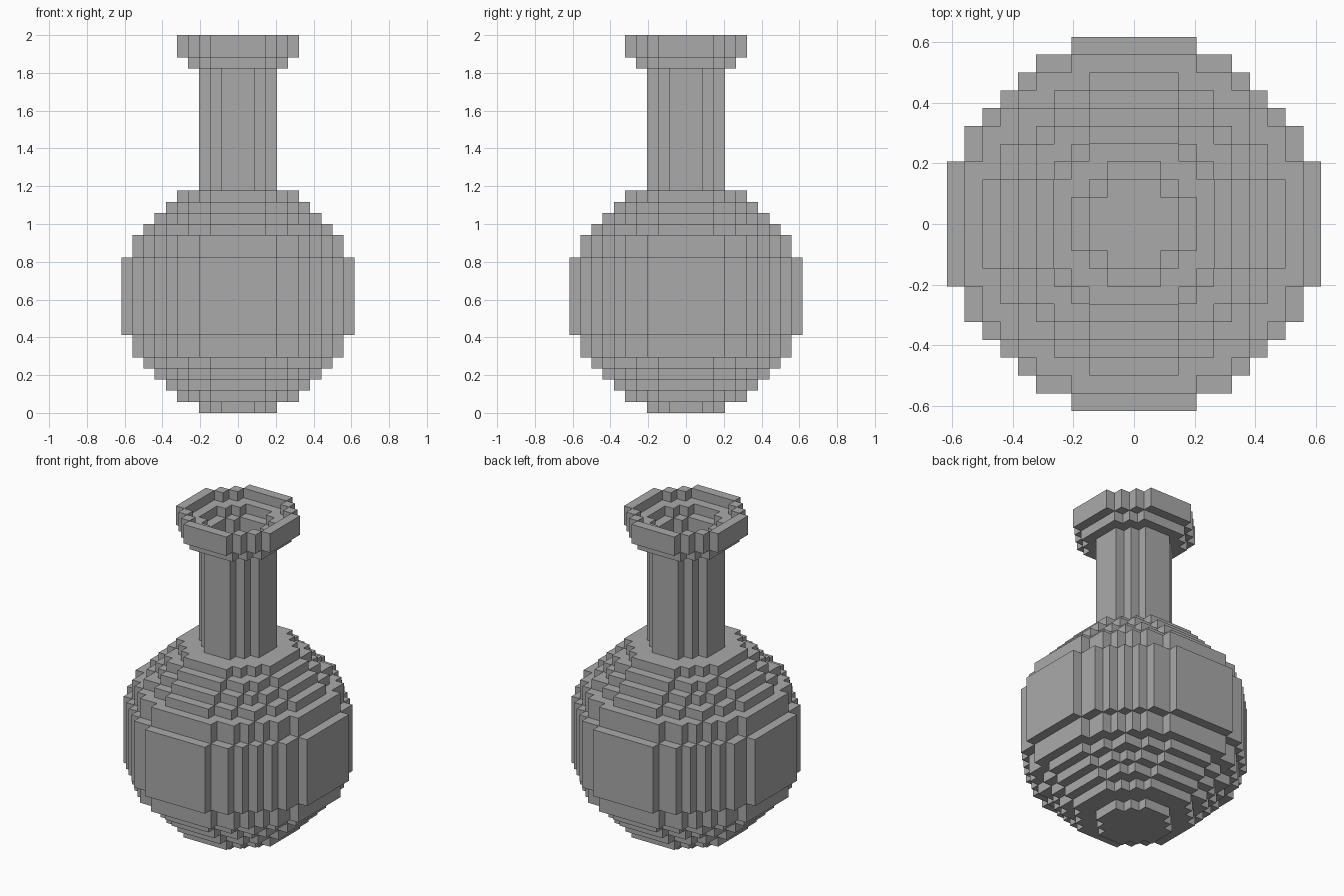
import bpy
import bmesh
from mathutils import Vector

HEIGHT = 34
STEP = 2 / HEIGHT

if "Cube" in bpy.data.objects:
    bpy.data.objects.remove(bpy.data.objects["Cube"], do_unlink=True)

grey = bpy.data.materials.new("plain grey")
grey.use_nodes = True
colour = (0.4, 0.4, 0.4, 1)
grey.diffuse_color = colour
grey.node_tree.nodes["Principled BSDF"].inputs["Base Color"].default_value = colour

# Radius of each block layer, counted up from the ground
belly = [3, 5, 6, 7, 8] + [9] * 2 + [10] * 7 + [9] * 2 + [8, 7, 6, 5]
neck = [3] * 11
lip = [4, 5, 5]
radii = belly + neck + lip


def disc(radius):
    """Grid cells inside a stepped circle."""
    span = range(-radius, radius + 1)
    return {(x, y) for x in span for y in span
            if x * x + y * y <= (radius + 0.5) ** 2}


# Hollow vessel: one-block walls and a solid floor
solid = set()
for z, radius in enumerate(radii):
    ring = disc(radius)
    if z > 0:
        ring -= disc(min(radii[z - 1:z + 2]) - 1)
    solid |= {(x, y, z) for x, y in ring}


def add_part(name, bottom, top):
    """Skin the exposed sides of the blocks between two layers."""
    bm = bmesh.new()
    for cell in sorted(c for c in solid if bottom <= c[2] < top):
        for axis in range(3):
            for sign in (-1, 1):
                beside = list(cell)
                beside[axis] += sign
                if tuple(beside) in solid:
                    continue
                normal, u = Vector(), Vector()
                normal[axis] = sign / 2
                u[(axis + 1) % 3] = 0.5
                v = normal.cross(u) * 2
                middle = Vector(cell) + Vector((0, 0, 0.5)) + normal
                corners = (u + v, v - u, -u - v, u - v)
                bm.faces.new([bm.verts.new((middle + c) * STEP) for c in corners])
    bmesh.ops.remove_doubles(bm, verts=bm.verts, dist=STEP / 100)
    mesh = bpy.data.meshes.new(name)
    bm.to_mesh(mesh)
    bm.free()
    mesh.materials.append(grey)
    part = bpy.data.objects.new(name, mesh)
    bpy.context.collection.objects.link(part)


neck_start = len(belly)
lip_start = neck_start + len(neck)
add_part("belly", 0, neck_start)
add_part("neck", neck_start, lip_start)
add_part("lip", lip_start, HEIGHT)
